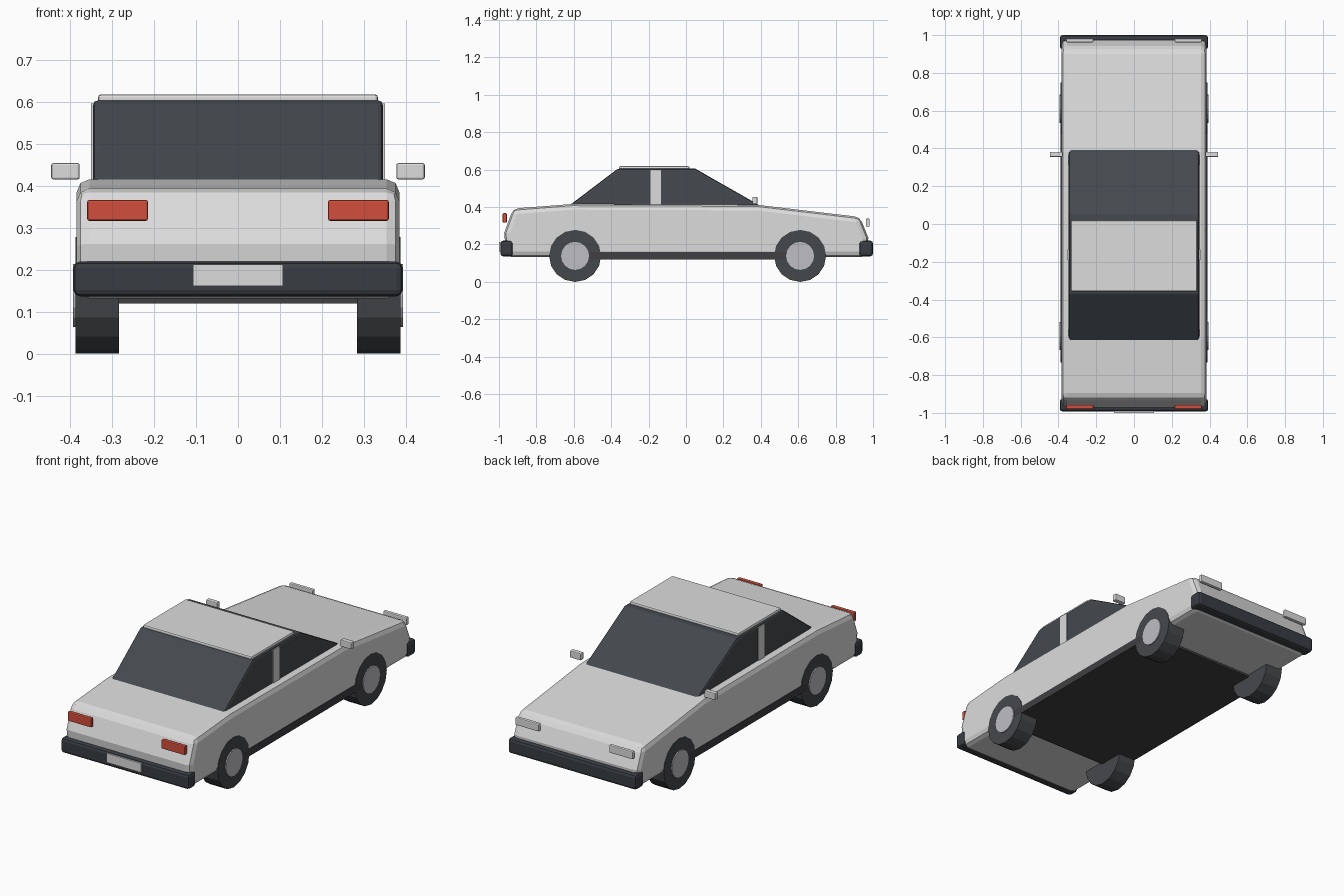
import bpy, bmesh, math
from mathutils import Matrix

if "Cube" in bpy.data.objects:
    bpy.data.objects.remove(bpy.data.objects["Cube"])


def material(name, rgb):
    m = bpy.data.materials.new(name)
    m.diffuse_color = (*rgb, 1)
    m.use_nodes = True
    m.node_tree.nodes["Principled BSDF"].inputs["Base Color"].default_value = m.diffuse_color
    return m


PAINT = material("light grey paint", (0.72, 0.72, 0.72))
GLASS = material("dark glass", (0.058, 0.066, 0.076))
TRIM = material("dark bumper", (0.04, 0.046, 0.054))
RUBBER = material("tyre rubber", (0.06, 0.065, 0.072))
SILL = material("sill black", (0.05, 0.05, 0.055))
HUB = material("wheel silver", (0.52, 0.52, 0.55))
RED = material("tail light red", (0.65, 0.075, 0.045))


def finish(name, bm, mat, bevel=0, segments=2):
    bmesh.ops.recalc_face_normals(bm, faces=bm.faces)
    me = bpy.data.meshes.new(name)
    bm.to_mesh(me)
    bm.free()
    me.materials.append(mat)
    ob = bpy.data.objects.new(name, me)
    bpy.context.collection.objects.link(ob)
    if bevel:
        mod = ob.modifiers.new("bevel", "BEVEL")
        mod.width = bevel
        mod.segments = segments
        mod.limit_method = 'ANGLE'
        mod.angle_limit = math.radians(30)
    return ob


def box(name, x, y, z, mat, bevel=0):
    """Box from (min, max) ranges."""
    bm = bmesh.new()
    bmesh.ops.create_cube(bm, size=1)
    for v in bm.verts:
        for i, r in enumerate((x, y, z)):
            v.co[i] = r[1] if v.co[i] > 0 else r[0]
    return finish(name, bm, mat, bevel)


def extrude_profile(name, pts, half, mat, bevel):
    """Side profile (y, z) extruded across the width."""
    bm = bmesh.new()
    f = bm.faces.new([bm.verts.new((-half, y, z)) for y, z in pts])
    r = bmesh.ops.extrude_face_region(bm, geom=[f])
    for v in r["geom"]:
        if isinstance(v, bmesh.types.BMVert):
            v.co.x = half
    return finish(name, bm, mat, bevel)


def disc(name, x0, x1, y, z, radius, mat):
    bm = bmesh.new()
    m = Matrix.Translation(((x0 + x1) / 2, y, z)) @ Matrix.Rotation(math.pi / 2, 4, 'Y')
    bmesh.ops.create_cone(bm, cap_ends=True, segments=16, radius1=radius,
                          radius2=radius, depth=abs(x1 - x0), matrix=m)
    return finish(name, bm, mat)


# Body shell and cabin
extrude_profile("body", [(-0.96, 0.132), (-0.972, 0.262), (-0.925, 0.392), (-0.61, 0.416),
                         (0.38, 0.412), (0.93, 0.347), (0.975, 0.235), (0.965, 0.132)],
                0.385, PAINT, 0.03)
extrude_profile("window_cabin", [(-0.635, 0.40), (-0.365, 0.605), (0.05, 0.605), (0.41, 0.40)],
                0.346, GLASS, 0.012)
box("roof", (-0.334, 0.334), (-0.357, 0.018), (0.598, 0.619), PAINT, 0.007)
box("sill", (-0.388, 0.388), (-0.6, 0.6), (0.12, 0.16), SILL)

# Bumpers and number plate
box("rear_bumper", (-0.393, 0.393), (-0.993, -0.925), (0.137, 0.22), TRIM, 0.015)
box("front_bumper", (-0.393, 0.393), (0.925, 1.0), (0.137, 0.22), TRIM, 0.015)
box("rear_plate", (-0.107, 0.107), (-1.0, -0.991), (0.162, 0.213), PAINT)

# Paired parts
for s, side in ((-1, "left"), (1, "right")):
    def span(a, b):
        return tuple(sorted((s * a, s * b)))
    box(side + "_tail_light", span(0.215, 0.36), (-0.98, -0.958), (0.317, 0.367), RED, 0.005)
    box(side + "_headlight", span(0.215, 0.36), (0.962, 0.982), (0.295, 0.338), PAINT, 0.005)
    box(side + "_mirror", span(0.378, 0.446), (0.355, 0.382), (0.416, 0.455), PAINT, 0.005)
    box(side + "_pillar", span(0.33, 0.351), (-0.19, -0.135), (0.41, 0.597), PAINT)
    for y, end in ((-0.593, "rear"), (0.61, "front")):
        disc(f"{side}_{end}_tyre", s * 0.284, s * 0.388, y, 0.139, 0.139, RUBBER)
        disc(f"{side}_{end}_hub", s * 0.34, s * 0.394, y, 0.139, 0.075, HUB)
